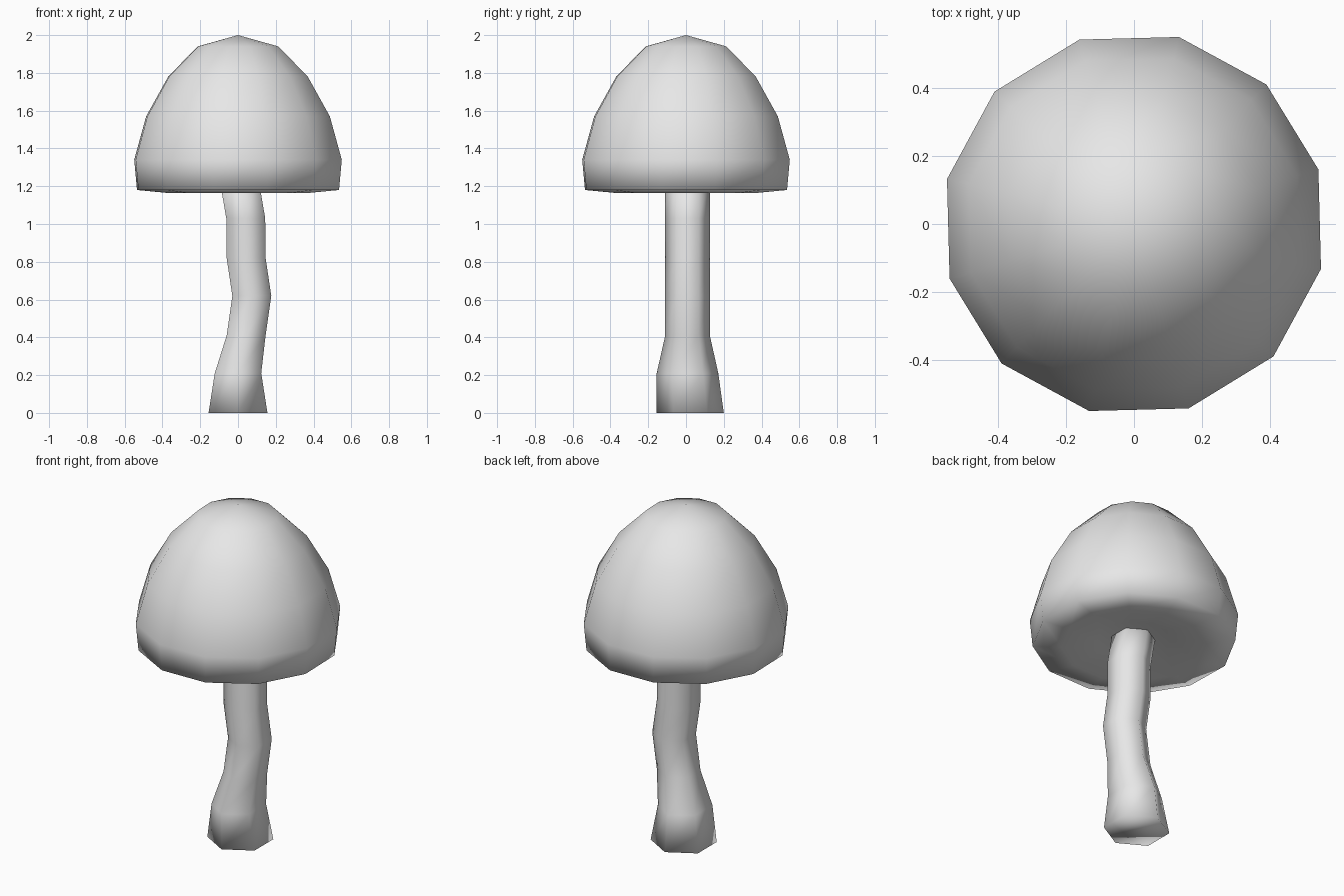
import bpy
from math import sin, cos, radians, tau

if "Cube" in bpy.data.objects:
    bpy.data.objects.remove(bpy.data.objects["Cube"], do_unlink=True)

grey = bpy.data.materials.new("plain grey")
grey.use_nodes = True
colour = (0.8, 0.8, 0.8, 1)
grey.diffuse_color = colour
grey.node_tree.nodes["Principled BSDF"].inputs["Base Color"].default_value = colour


def loft(name, rings, sides, turn, start_tip=None, end_tip=None):
    """Skin a stack of (cx, cy, z, rx, ry) rings; close ends with a tip or a flat face."""
    verts, faces = [], []
    for cx, cy, z, rx, ry in rings:
        for i in range(sides):
            a = turn + tau * i / sides
            verts.append((cx + rx * cos(a), cy + ry * sin(a), z))
    for k in range(len(rings) - 1):
        for i in range(sides):
            j = (i + 1) % sides
            b, t = k * sides, (k + 1) * sides
            faces.append((b + i, b + j, t + j, t + i))
    last = (len(rings) - 1) * sides
    for base, tip, flip in ((0, start_tip, True), (last, end_tip, False)):
        loop = list(range(base, base + sides))
        if flip:
            loop.reverse()
        if tip is None:
            faces.append(loop)
        else:
            verts.append((0, 0, tip))
            faces += [(loop[i], loop[(i + 1) % sides], len(verts) - 1) for i in range(sides)]
    mesh = bpy.data.meshes.new(name)
    mesh.from_pydata(verts, [], faces)
    mesh.materials.append(grey)
    mesh.shade_smooth()
    obj = bpy.data.objects.new(name, mesh)
    bpy.context.collection.objects.link(obj)
    return obj


# Twelve-sided cap: hollowed underside, rim, then dome up to the tip
cap_profile = [(0.2, 1.2), (0.39, 1.165), (0.55, 1.18), (0.565, 1.34),
               (0.5, 1.57), (0.38, 1.78), (0.22, 1.94)]
loft("mushroom_cap", [(0, 0, z, r, r) for r, z in cap_profile], 12,
     radians(16.5), start_tip=1.21, end_tip=2.0)

# Six-sided crooked stem, wider at the foot
stem_path = [(0, 0.022, 0, 0.18, 0.178), (0, 0.008, 0.21, 0.142, 0.163)]
stem_path += [(x, 0.008, z, 0.119, 0.118) for x, z in
              ((0.043, 0.41), (0.073, 0.62), (0.043, 0.82), (0.041, 1.03), (0.005, 1.24))]
loft("mushroom_stem", stem_path, 6, radians(90))
